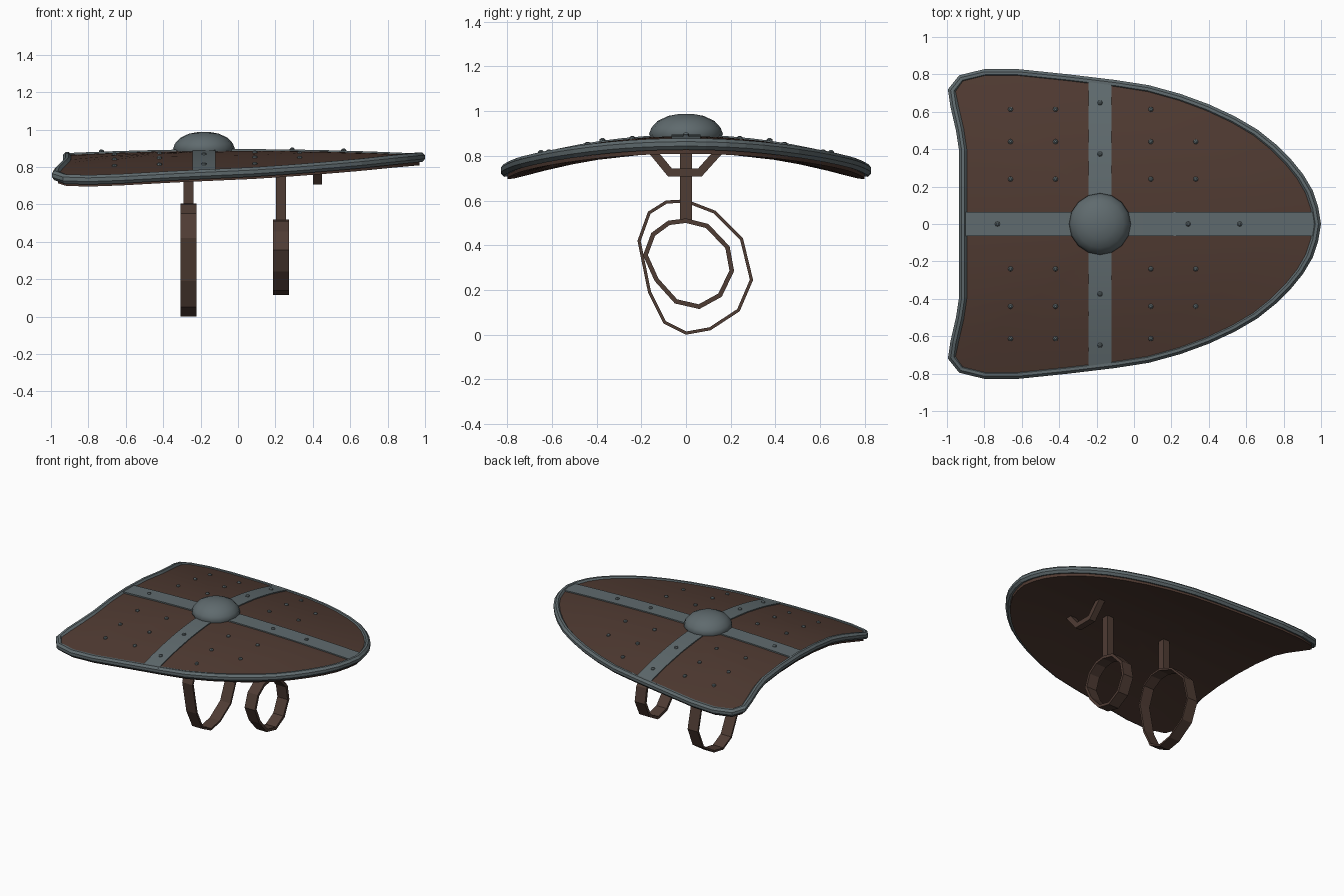
import bpy, bmesh, math
from mathutils import Vector

if "Cube" in bpy.data.objects:
    bpy.data.objects.remove(bpy.data.objects["Cube"])


def material(name, rgb):
    m = bpy.data.materials.new(name)
    m.diffuse_color = (*rgb, 1)
    m.use_nodes = True
    m.node_tree.nodes["Principled BSDF"].inputs["Base Color"].default_value = m.diffuse_color
    return m


WOOD = material("brown wood", (0.078, 0.042, 0.031))
METAL = material("grey metal", (0.115, 0.145, 0.155))
LEATHER = material("brown leather", (0.078, 0.045, 0.034))


def make(name, verts, faces, mat, smooth=None):
    me = bpy.data.meshes.new(name)
    me.from_pydata([tuple(v) for v in verts], [], faces)
    bm = bmesh.new()
    bm.from_mesh(me)
    bmesh.ops.remove_doubles(bm, verts=bm.verts, dist=1e-5)
    bmesh.ops.recalc_face_normals(bm, faces=bm.faces)
    bm.to_mesh(me)
    bm.free()
    me.materials.append(mat)
    ob = bpy.data.objects.new(name, me)
    bpy.context.collection.objects.link(ob)
    if smooth:
        bpy.context.view_layer.objects.active = ob
        ob.select_set(True)
        bpy.ops.object.shade_smooth_by_angle(angle=math.radians(smooth))
        ob.select_set(False)
    return ob


def height(x, y):
    """Curved shield surface."""
    return 0.885 - 0.025 * x * x - 0.19 * y * y


# Shield outline: one half, mirrored across y
half = [(1.0, 0), (0.985, 0.09), (0.955, 0.18), (0.905, 0.265), (0.84, 0.345), (0.76, 0.425),
        (0.66, 0.505), (0.54, 0.575), (0.4, 0.64), (0.25, 0.695), (0.08, 0.742), (-0.1, 0.77),
        (-0.35, 0.8), (-0.62, 0.828), (-0.8, 0.828), (-0.935, 0.795), (-0.995, 0.72),
        (-0.982, 0.63), (-0.952, 0.5), (-0.935, 0.39), (-0.935, 0.2), (-0.935, 0)]
outline = half + [(x, -y) for x, y in half[-2:0:-1]]
N = len(outline)


def inset(d):
    """Outline moved inward by d."""
    out = []
    for i, p in enumerate(outline):
        p = Vector(p)
        a = (p - Vector(outline[i - 1])).normalized()
        b = (Vector(outline[(i + 1) % N]) - p).normalized()
        t = (a + b).normalized()
        out.append(p + Vector((-t.y, t.x)) * d / max(t.dot(a), 0.5))
    return out


def bridge(rings, n, closed=False):
    k = len(rings)
    return [(i * n + j, i * n + (j + 1) % n, (i + 1) % k * n + (j + 1) % n, (i + 1) % k * n + j)
            for i in range(k if closed else k - 1) for j in range(n)]


# Wooden board: concentric rings on top and underside
edge = inset(0.03)
rings = [(f, 0.008) for f in (0.001, 0.25, 0.5, 0.75, 1)] + [(f, -0.048) for f in (1, 0.75, 0.5, 0.25, 0.001)]
verts = []
for f, dz in rings:
    for p in edge:
        x, y = p.x * f, p.y * f
        verts.append((x, y, height(x, y) + dz))
faces = bridge(rings, N) + [tuple(range(N)), tuple(range(9 * N, 10 * N))]
make("shield_board", verts, faces, WOOD, 40)

# Metal rim: chamfered profile swept along the outline
profile = [(0.014, -0.028), (0, -0.012), (0, 0.008), (0.014, 0.023),
           (0.03, 0.023), (0.043, 0.008), (0.043, -0.02)]
verts = []
for d, dz in profile:
    for q, p in zip(outline, inset(d)):
        verts.append((p.x, p.y, height(*q) + dz))
make("metal_rim", verts, bridge(profile, N, True), METAL)


# Crossed bands following the surface
def band(name, start, end, w, lift):
    a, b = Vector(start), Vector(end)
    t = (b - a).normalized()
    s = Vector((-t.y, t.x)) * w
    verts, n = [], 16
    for i in range(n + 1):
        c = a.lerp(b, i / n)
        for p, dz in ((c + s, lift), (c - s, lift), (c - s, 0), (c + s, 0)):
            verts.append((p.x, p.y, height(p.x, p.y) + dz))
    faces = [(i * 4 + j, i * 4 + (j + 1) % 4, i * 4 + 4 + (j + 1) % 4, i * 4 + 4 + j)
             for i in range(n) for j in range(4)]
    make(name, verts, faces + [(0, 1, 2, 3), tuple(range(4 * n, 4 * n + 4))], METAL, 30)


band("long_band", (-0.91, 0), (0.965, 0), 0.064, 0.016)
band("cross_band", (-0.182, -0.765), (-0.182, 0.765), 0.062, 0.0145)


# Domes: central boss and rivets
def dome(name, x, y, z, prof, n, mat, smooth=None):
    verts = [(x + r * math.cos(2 * math.pi * j / n), y + r * math.sin(2 * math.pi * j / n), z + h)
             for r, h in prof for j in range(n)]
    k = len(prof)
    caps = [tuple(range(n)), tuple(range((k - 1) * n, k * n))]
    make(name, verts, bridge(prof, n) + caps, mat, smooth)


dome("boss", -0.182, 0, 0.88,
     [(0.155, 0), (0.165, 0.022), (0.155, 0.05), (0.128, 0.08), (0.08, 0.103), (0.03, 0.112)],
     16, METAL, 50)
spots = [(x, s * y) for x in (-0.66, -0.42, 0.09, 0.33) for y in (0.24, 0.44, 0.613)
         for s in (1, -1) if (x, y) != (0.33, 0.613)]
spots += [(-0.73, 0), (0.29, 0), (0.565, 0)] + [(-0.182, y) for y in (-0.648, -0.374, 0.374, 0.648)]
for i, (x, y) in enumerate(spots):
    on_band = y == 0 or x == -0.182
    dome(f"rivet_{i}", x, y, height(x, y) + (0.01 if on_band else 0.003),
         [(0.014, 0), (0.013, 0.01), (0.006, 0.016)], 8, METAL)


# Straps: flat ribbon along a y-z path, with its width along x
def ribbon(name, path, x, w, t, closed):
    pts = [Vector(p) for p in path]
    n, verts = len(pts), []
    for i, p in enumerate(pts):
        a = (p - pts[i - 1]).normalized() if closed or i else None
        b = (pts[(i + 1) % n] - p).normalized() if closed or i < n - 1 else None
        a, b = a or b, b or a
        d = (a + b).normalized()
        q = p + Vector((-d.y, d.x)) * t / d.dot(a)
        verts += [(x - w, p.x, p.y), (x + w, p.x, p.y), (x + w, q.x, q.y), (x - w, q.x, q.y)]
    faces = [(i * 4 + j, i * 4 + (j + 1) % 4, (i + 1) % n * 4 + (j + 1) % 4, (i + 1) % n * 4 + j)
             for i in range(n if closed else n - 1) for j in range(4)]
    if not closed:
        faces += [(0, 1, 2, 3), tuple(range(4 * n - 4, 4 * n))]
    make(name, verts, faces, LEATHER)


big = [(0, .61), (.13, .56), (.255, .435), (.3, .25), (.24, .11), (.11, .025), (0, .005),
       (-.1, .055), (-.17, .195), (-.217, .425), (-.17, .555), (-.09, .605)]
small = [(0, .525), (.1, .5), (.195, .4), (.215, .29), (.16, .175), (.06, .12), (-.05, .145),
         (-.14, .245), (-.192, .36), (-.155, .46), (-.08, .515)]
ribbon("arm_loop", big, -0.265, 0.042, -0.014, True)
ribbon("hand_loop", small, 0.23, 0.042, -0.02, True)
ribbon("arm_stem", [(-.026, .6), (-.026, .86)], -0.265, 0.026, -0.052, False)
ribbon("hand_stem", [(-.026, .515), (-.026, .86)], 0.23, 0.026, -0.052, False)

# Bent grip under the pointed end
ribbon("grip", [(-.185, .84), (-.08, .712), (.07, .712), (.185, .84)], 0.425, 0.024, 0.036, False)

# Rest the model on z = 0
low = min(v.co.z for o in bpy.data.objects for v in o.data.vertices)
for o in bpy.data.objects:
    o.location.z -= low
